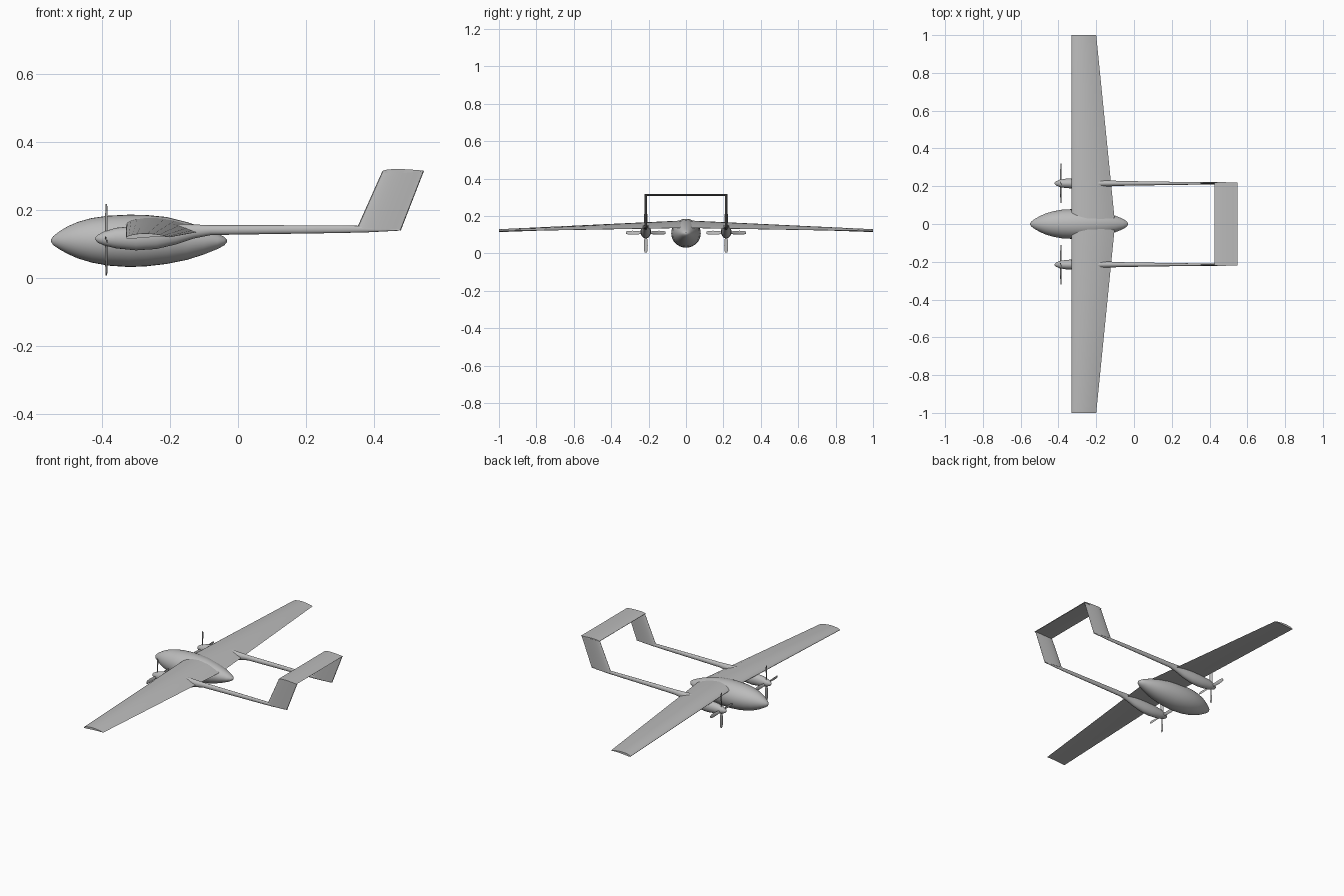
import bpy
import bmesh
from math import sin, cos, pi, sqrt, radians
from mathutils import Matrix, Vector

if "Cube" in bpy.data.objects:
    bpy.data.objects.remove(bpy.data.objects["Cube"], do_unlink=True)

GREY = (0.5, 0.5, 0.5, 1)
paint = bpy.data.materials.new("airframe_grey")
paint.diffuse_color = GREY
paint.use_nodes = True
paint.node_tree.nodes["Principled BSDF"].inputs["Base Color"].default_value = GREY


def finish(name, bm):
    bmesh.ops.recalc_face_normals(bm, faces=bm.faces)
    mesh = bpy.data.meshes.new(name)
    bm.to_mesh(mesh)
    bm.free()
    mesh.materials.append(paint)
    obj = bpy.data.objects.new(name, mesh)
    bpy.context.collection.objects.link(obj)
    bpy.ops.object.select_all(action="DESELECT")
    obj.select_set(True)
    bpy.context.view_layer.objects.active = obj
    bpy.ops.object.shade_smooth_by_angle(angle=radians(40))
    return obj


def add_loft(bm, rings):
    """Skin a list of equal-sized point rings and cap both ends."""
    loops = [[bm.verts.new(p) for p in ring] for ring in rings]
    n = len(loops[0])
    for a, b in zip(loops, loops[1:]):
        for i in range(n):
            j = (i + 1) % n
            bm.faces.new((a[i], a[j], b[j], b[i]))
    bm.faces.new(loops[0])
    bm.faces.new(loops[-1])


def body(name, stations, y=0, sides=24):
    """Rounded body along x from (x, bottom z, top z, half width)."""
    rings = []
    for x, low, high, w in stations:
        mid, r = (low + high) / 2, (high - low) / 2
        rings.append([(x, y + w * cos(2 * pi * i / sides), mid + r * sin(2 * pi * i / sides))
                      for i in range(sides)])
    bm = bmesh.new()
    add_loft(bm, rings)
    return finish(name, bm)


def airfoil(lead, trail, thick, camber, up, steps=12):
    """Closed wing section between two points, thickened along up."""
    lead, trail, up = Vector(lead), Vector(trail), Vector(up)
    ts = [(1 - cos(pi * i / steps)) / 2 for i in range(steps + 1)]

    def point(t, side):
        half = 5 * thick * (0.297 * sqrt(t) - 0.126 * t - 0.352 * t**2 + 0.284 * t**3 - 0.1 * t**4)
        return lead.lerp(trail, t) + up * (4 * camber * t * (1 - t) + side * max(half, 0.001))

    return [point(t, 1) for t in ts] + [point(t, -1) for t in reversed(ts[1:-1])]


# Fuselage pod
body("fuselage", [
    (-0.55, 0.106, 0.112, 0.003), (-0.543, 0.095, 0.122, 0.014),
    (-0.525, 0.083, 0.136, 0.027), (-0.50, 0.069, 0.151, 0.041),
    (-0.47, 0.056, 0.164, 0.055), (-0.43, 0.044, 0.175, 0.067),
    (-0.38, 0.035, 0.182, 0.076), (-0.32, 0.031, 0.185, 0.079),
    (-0.27, 0.033, 0.184, 0.077), (-0.21, 0.040, 0.178, 0.071),
    (-0.15, 0.052, 0.163, 0.059), (-0.10, 0.068, 0.147, 0.044),
    (-0.06, 0.084, 0.130, 0.028), (-0.04, 0.095, 0.119, 0.016),
    (-0.032, 0.105, 0.111, 0.004)], sides=32)

# Main wing, drooping from the centre to both tips
UP = (0, 0, 1)
tips = [airfoil((-0.33, s, 0.117), (-0.2, s, 0.119), 0.013, 0.006, UP) for s in (-1, 1)]
root = airfoil((-0.33, 0, 0.157), (-0.1, 0, 0.136), 0.028, 0.015, UP)
bm = bmesh.new()
add_loft(bm, [tips[0], root, tips[1]])
finish("main_wing", bm)

# Horizontal stabiliser bridging the fins
bm = bmesh.new()
add_loft(bm, [airfoil((0.425, y, 0.312), (0.547, y, 0.314), 0.013, 0, UP) for y in (-0.221, 0.221)])
finish("tailplane", bm)

for side, label in ((1, "left"), (-1, "right")):
    y = 0.215 * side

    # Engine nacelle running into the tail boom
    body(label + "_nacelle_and_boom", [
        (-0.42, 0.112, 0.117, 0.003), (-0.413, 0.103, 0.125, 0.011),
        (-0.395, 0.095, 0.135, 0.019), (-0.36, 0.086, 0.146, 0.025),
        (-0.30, 0.080, 0.152, 0.028), (-0.24, 0.084, 0.156, 0.026),
        (-0.18, 0.098, 0.158, 0.021), (-0.13, 0.115, 0.156, 0.016),
        (-0.08, 0.125, 0.154, 0.013), (0.10, 0.128, 0.154, 0.010),
        (0.30, 0.131, 0.153, 0.007), (0.38, 0.133, 0.152, 0.006),
        (0.475, 0.138, 0.143, 0.003)], y=y, sides=20)

    # Swept fin
    bm = bmesh.new()
    add_loft(bm, [airfoil((0.35, y, 0.146), (0.479, y, 0.139), 0.014, 0, (0, 1, 0)),
                  airfoil((0.425, y, 0.314), (0.547, y, 0.314), 0.014, 0, (0, 1, 0))])
    finish(label + "_fin", bm)

    # Four-bladed propeller: each blade is tapered and twisted
    bm = bmesh.new()
    hub = Matrix.Translation((-0.387, y, 0.111))
    for k in range(4):
        turn = hub @ Matrix.Rotation(k * pi / 2, 4, "X")
        rings = []
        for r, w, twist in ((0.01, 0.005, 35), (0.035, 0.009, 25), (0.07, 0.011, 17),
                            (0.095, 0.010, 12), (0.105, 0.006, 10)):
            pitch = turn @ Matrix.Rotation(radians(twist), 4, "Z")
            rings.append([pitch @ Vector((0.002 * sin(a), w * cos(a), r))
                          for a in (2 * pi * i / 8 for i in range(8))])
        add_loft(bm, rings)
    finish(label + "_propeller", bm)
